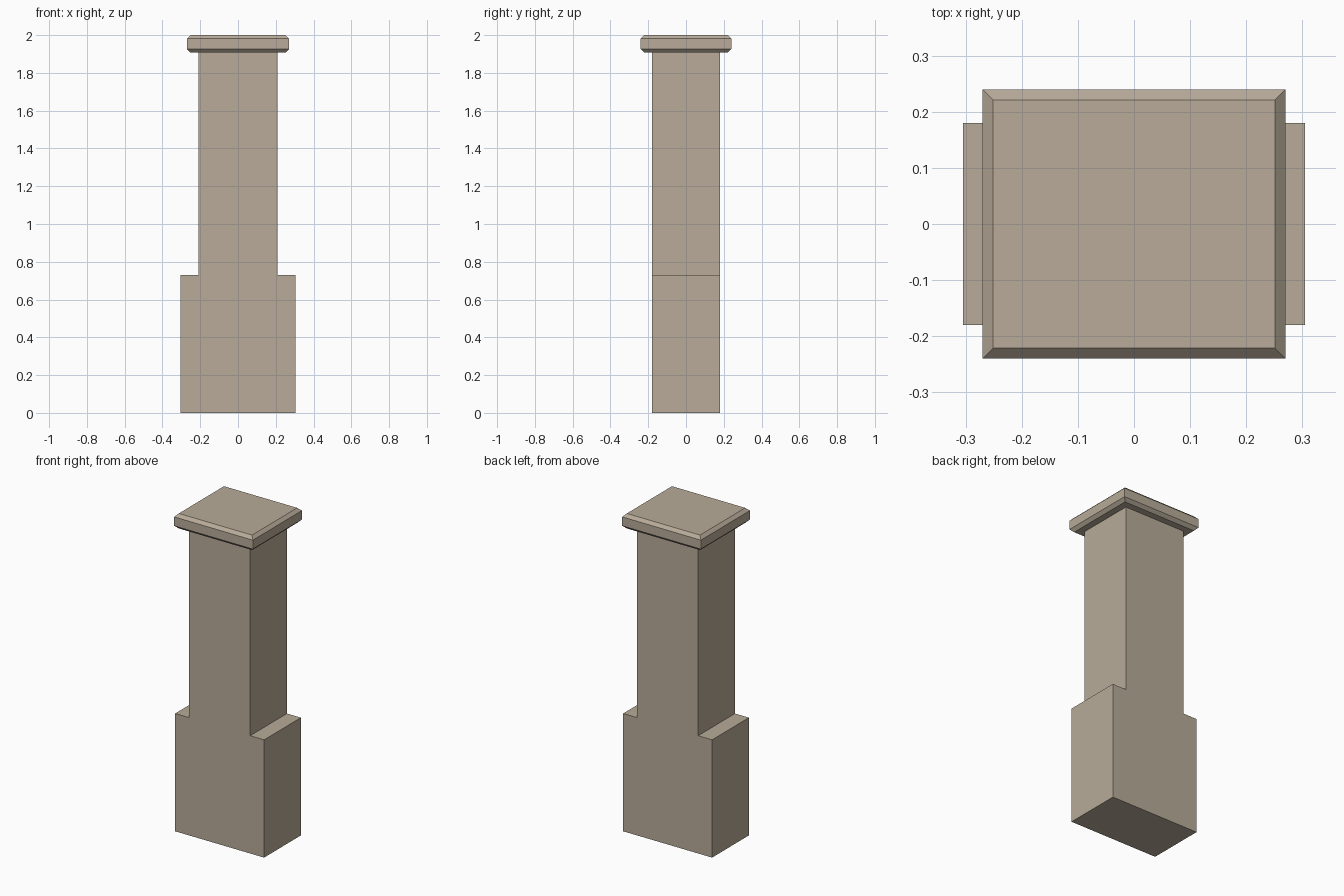
import bpy
import bmesh

cube = bpy.data.objects.get("Cube")
if cube:
    bpy.data.objects.remove(cube, do_unlink=True)

# Single stone colour
stone = bpy.data.materials.new("warm_stone")
stone.use_nodes = True
colour = (0.48, 0.41, 0.32, 1.0)
stone.diffuse_color = colour
stone.node_tree.nodes["Principled BSDF"].inputs["Base Color"].default_value = colour


def add_object(name, bm):
    bmesh.ops.recalc_face_normals(bm, faces=bm.faces)
    mesh = bpy.data.meshes.new(name)
    bm.to_mesh(mesh)
    bm.free()
    mesh.materials.append(stone)
    obj = bpy.data.objects.new(name, mesh)
    bpy.context.collection.objects.link(obj)
    return obj


# Shaft with wide shoulders: mirrored outline extruded front to back
half_depth, cap_bottom = 0.18, 1.907
half = [(0.305, 0), (0.305, 0.73), (0.21, 0.73), (0.21, cap_bottom)]
outline = half + [(-x, z) for x, z in reversed(half)]
bm = bmesh.new()
face = bm.faces.new([bm.verts.new((x, -half_depth, z)) for x, z in outline])
extruded = bmesh.ops.extrude_face_region(bm, geom=[face])["geom"]
bmesh.ops.translate(bm, vec=(0, 2 * half_depth, 0),
                    verts=[g for g in extruded if isinstance(g, bmesh.types.BMVert)])
add_object("chimney_shaft", bm)

# Cap slab: rectangular rings with chamfered top and bottom edges
chamfer, top = 0.019, 2.0
levels = [(cap_bottom, chamfer), (cap_bottom + chamfer, 0),
          (top - chamfer, 0), (top, chamfer)]
bm = bmesh.new()
rings = []
for z, inset in levels:
    x, y = 0.27 - inset, 0.24 - inset
    rings.append([bm.verts.new((sx * x, sy * y, z))
                  for sx, sy in ((-1, -1), (1, -1), (1, 1), (-1, 1))])
for low, high in zip(rings, rings[1:]):
    for i in range(4):
        j = (i + 1) % 4
        bm.faces.new((low[i], low[j], high[j], high[i]))
bm.faces.new(rings[0])
bm.faces.new(rings[-1])
add_object("chimney_cap", bm)
